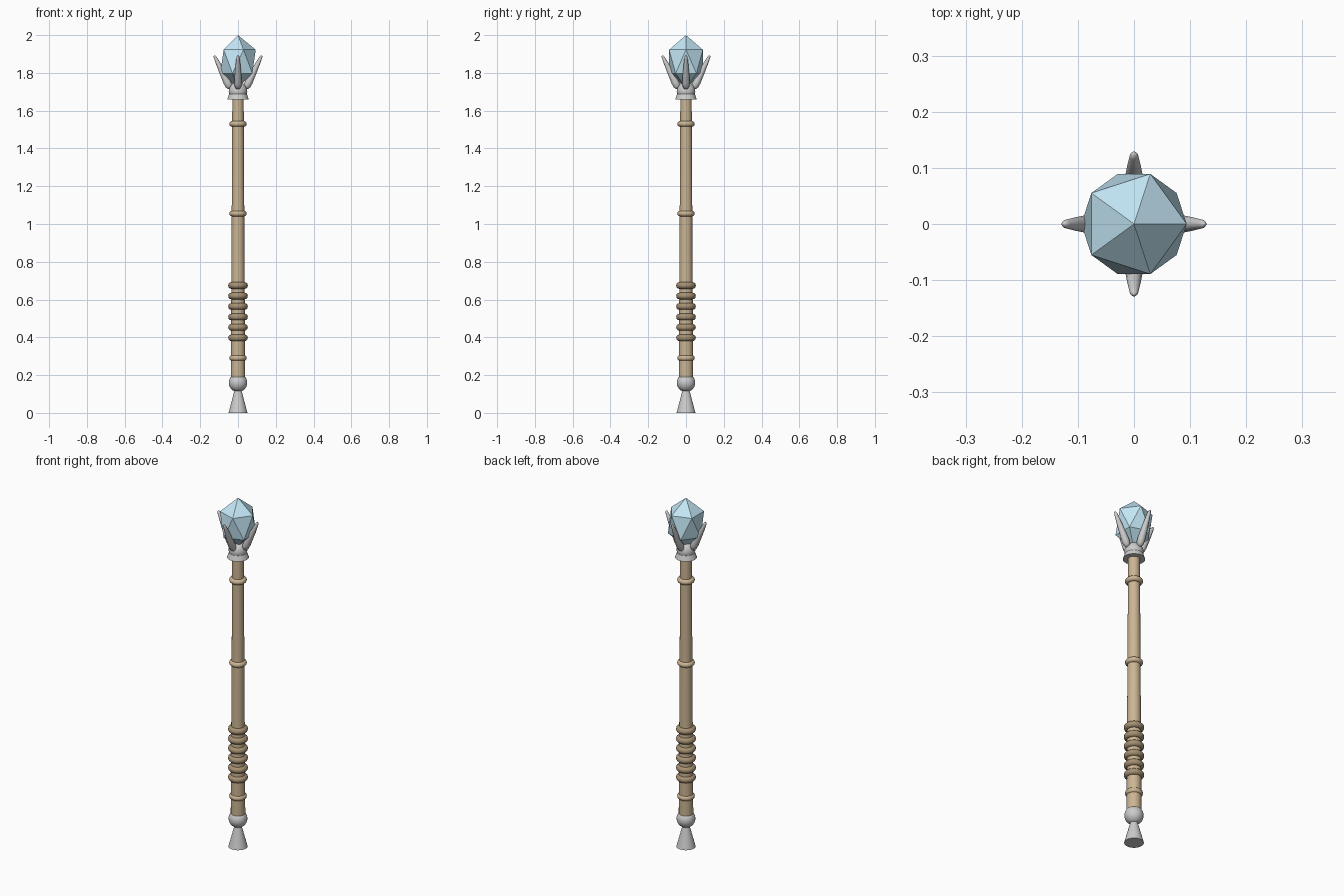
import bpy, math
from mathutils import Vector

if "Cube" in bpy.data.objects:
    bpy.data.objects.remove(bpy.data.objects["Cube"])


def material(name, rgb):
    m = bpy.data.materials.new(name)
    m.diffuse_color = (*rgb, 1)
    m.use_nodes = True
    m.node_tree.nodes["Principled BSDF"].inputs["Base Color"].default_value = m.diffuse_color
    return m


WOOD = material("wood", (0.60, 0.46, 0.29))
LEATHER = material("dark_leather", (0.38, 0.28, 0.17))
CRYSTAL = material("blue_crystal", (0.55, 0.80, 0.92))


def finish(name, mat=None, smooth=True):
    ob = bpy.context.object
    ob.name = name
    if mat:
        ob.data.materials.append(mat)
    if smooth:
        bpy.ops.object.shade_smooth_by_angle(angle=math.radians(40))
    return ob


def cone(name, r1, r2, z1, z2, mat=None):
    bpy.ops.mesh.primitive_cone_add(vertices=32, radius1=r1, radius2=r2,
                                    depth=z2 - z1, location=(0, 0, (z1 + z2) / 2))
    return finish(name, mat)


def ball(name, r, z):
    bpy.ops.mesh.primitive_uv_sphere_add(segments=32, ring_count=16, radius=r,
                                         location=(0, 0, z))
    return finish(name)


def ring(name, major, minor, z, mat):
    bpy.ops.mesh.primitive_torus_add(major_segments=32, minor_segments=12,
                                     major_radius=major, minor_radius=minor,
                                     location=(0, 0, z))
    return finish(name, mat)


def prong(name, angle):
    # tapered, round-ended claw leaning outward
    start, end = Vector((0.040, 0, 1.715)), Vector((0.126, 0, 1.893))
    profile = [(0, 0), (0.012, 0.02), (0.019, 0.10), (0.020, 0.2), (0.017, 0.45),
               (0.012, 0.75), (0.008, 0.94), (0.005, 0.985), (0, 1)]
    axis = end - start
    rot = axis.to_track_quat('Z', 'Y')
    n, verts, faces = 12, [], []
    for r, t in profile:
        for i in range(n):
            a = 2 * math.pi * i / n
            r_ = max(r, 0.0005)
            local = Vector((r_ * math.cos(a), r_ * math.sin(a), t * axis.length))
            verts.append(start + rot @ local)
    for k in range(len(profile) - 1):
        for i in range(n):
            j = (i + 1) % n
            faces.append((k * n + i, k * n + j, (k + 1) * n + j, (k + 1) * n + i))
    faces.append(tuple(reversed(range(n))))
    faces.append(tuple(range((len(profile) - 1) * n, len(profile) * n)))
    me = bpy.data.meshes.new(name)
    me.from_pydata(verts, [], faces)
    ob = bpy.data.objects.new(name, me)
    ob.rotation_euler.z = angle
    bpy.context.collection.objects.link(ob)
    me.shade_smooth()


# Foot: flared cone and ball
cone("foot_cone", 0.05, 0.013, 0, 0.14)
ball("foot_ball", 0.049, 0.16)

# Tapered wooden shaft with bands
cone("shaft", 0.038, 0.030, 0.17, 1.68, WOOD)
for i, z in enumerate((0.29, 1.055, 1.53)):
    ring(f"shaft_band_{i + 1}", 0.031, 0.015, z, WOOD)

# Leather grip rings
for i in range(6):
    ring(f"grip_ring_{i + 1}", 0.034, 0.018, 0.397 + i * 0.0555, LEATHER)

# Metal collar and socket ball
cone("head_collar", 0.057, 0.028, 1.66, 1.74)
ball("head_ball", 0.049, 1.703)

# Four claws round the crystal
for i in range(4):
    prong(f"claw_{i + 1}", i * math.pi / 2)

# Stretched twenty-sided crystal
bpy.ops.mesh.primitive_ico_sphere_add(subdivisions=1, radius=0.105,
                                      location=(0, 0, 1.86), scale=(1, 1, 0.14 / 0.105))
finish("crystal", CRYSTAL, smooth=False)
